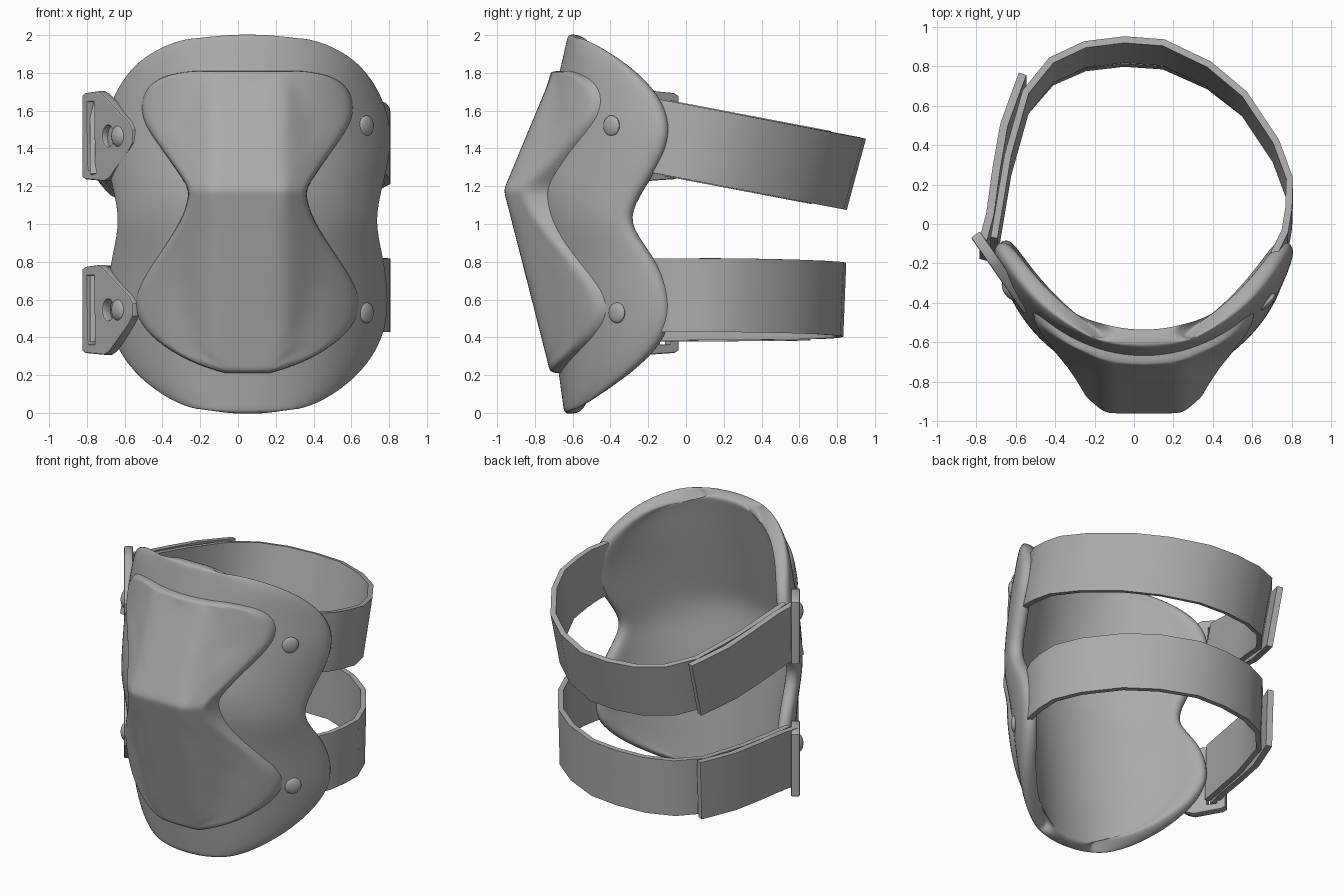
import bpy, bmesh, math
from mathutils import Vector, Matrix

if "Cube" in bpy.data.objects:
    bpy.data.objects.remove(bpy.data.objects["Cube"])

CX = 0.05  # symmetry line of pad and cap
GREY = bpy.data.materials.new('dark_grey')
GREY.diffuse_color = (.41, .41, .41, 1)
GREY.use_nodes = True
GREY.node_tree.nodes["Principled BSDF"].inputs["Base Color"].default_value = GREY.diffuse_color


def finish(ob, angle=35):
    bpy.ops.object.select_all(action='DESELECT')
    bpy.context.view_layer.objects.active = ob
    ob.select_set(True)
    bpy.ops.object.convert(target='MESH')
    bpy.ops.object.shade_smooth_by_angle(angle=math.radians(angle))
    ob.data.materials.clear()
    ob.data.materials.append(GREY)
    return ob


def sheet(name, rows, thick=0.0, offset=-1, smooth=0, angle=35):
    """Grid from rows of points (top to bottom), optionally thickened and subdivided."""
    n = len(rows[0])
    faces = [((r + 1) * n + c, (r + 1) * n + c + 1, r * n + c + 1, r * n + c)
             for r in range(len(rows) - 1) for c in range(n - 1)]
    me = bpy.data.meshes.new(name)
    me.from_pydata([p for row in rows for p in row], [], faces)
    bm = bmesh.new()
    bm.from_mesh(me)
    bmesh.ops.remove_doubles(bm, verts=bm.verts, dist=1e-4)
    bm.to_mesh(me)
    bm.free()
    ob = bpy.data.objects.new(name, me)
    bpy.context.collection.objects.link(ob)
    if thick:
        m = ob.modifiers.new('thick', 'SOLIDIFY')
        m.thickness, m.offset = thick, offset
    if smooth:
        ob.modifiers.new('smooth', 'SUBSURF').levels = smooth
    return finish(ob, angle)


def lerp_table(tab, z):
    for a, b in zip(tab, tab[1:]):
        if a[0] >= z >= b[0]:
            f = (a[0] - z) / (a[0] - b[0])
            return [p + (q - p) * f for p, q in zip(a, b)]
    return tab[-1]


# Padded shell: height, half width, y of side edge
PAD = [(2.012, .23, -.59), (1.975, .39, -.5), (1.895, .56, -.37), (1.785, .67, -.24), (1.65, .745, -.13),
       (1.5, .785, -.095), (1.35, .775, -.135), (1.18, .73, -.24), (1.03, .70, -.33), (.9, .72, -.25),
       (.75, .755, -.135), (.55, .77, -.085), (.4, .74, -.115), (.25, .655, -.24), (.12, .515, -.41),
       (.03, .35, -.54), (-.012, .21, -.61)]


def ridge(z, top, mid, bottom, zt, zb):
    return mid + (top - mid) * (z - 1.18) / (zt - 1.18) if z > 1.18 else mid + (bottom - mid) * (1.18 - z) / (1.18 - zb)


def pad_y(x, z):
    _, w, ye = lerp_table(PAD, z)
    yc = ridge(z, -.625, -.82, -.645, 2, 0)
    t = math.radians(70)
    s = min(abs(x) / w, 1) * math.sin(t)
    f = (math.sqrt(1 - s * s) - math.cos(t)) / (1 - math.cos(t))
    return ye + (yc - ye) * f


N = 16
rows = []
for k, (z, w, ye) in enumerate(PAD):
    arch = {0: -.02, len(PAD) - 1: .02}.get(k, 0)
    row = []
    for i in range(N + 1):
        u = math.sin(math.radians(70) * (2 * i / N - 1)) / math.sin(math.radians(70))
        row.append((CX + w * u, pad_y(w * u, z), z + arch * u * u))
    rows.append(row)
sheet('knee_pad', rows, 0.095, smooth=2, angle=60)

# Hourglass hard cap: height, half width; its rim drops onto the pad
CAP = [(1.81, .3), (1.79, .43), (1.74, .52), (1.66, .56), (1.58, .56), (1.5, .53), (1.35, .42), (1.22, .33),
       (1.18, .315), (1.14, .312), (1.02, .345), (.85, .46), (.7, .56), (.6, .595), (.5, .585), (.4, .505),
       (.32, .395), (.255, .265), (.21, .12)]
rows = []
for k, (z, w) in enumerate(CAP):
    front, base = [], []
    for i in range(N + 1):
        x = w * (2 * i / N - 1)
        y = ridge(z, -.705, -.965, -.72, 1.805, .22) + .97 * (math.hypot(max(0, abs(x) - .18), .03) - .03)
        front.append((CX + x, min(y, pad_y(x, z) - .045), z))
        base.append((CX + x, pad_y(x, z) + .03, z))
    if k == 0:
        rows.append([base[0]] + base + [base[-1]])
    rows.append([base[0]] + front + [base[-1]])
    if k == len(CAP) - 1:
        rows.append([base[0]] + base + [base[-1]])
sheet('hard_cap', rows, smooth=2, angle=60)

# Straps: loop from the right edge round the back to the left buckle, plus outer flap
LOOP = [(.71, -.2), (.765, -.09), (.785, .03), (.79, .18), (.72, .37), (.56, .61), (.38, .76), (.15, .87),
        (-.05, .885), (-.25, .86), (-.42, .78), (-.55, .62), (-.64, .3), (-.71, -.12)]
FLAP = [(-.565, .71), (-.595, .63), (-.66, .45), (-.70, .22), (-.73, .0), (-.765, -.13)]


def strap(name, path, upper, half, thick):
    pts = []
    for x, y in path:
        if upper:
            pts.append(Vector((x, y, 1.435 - .19 * y)))
        else:
            pts.append(Vector((x, y * (.93 if y > 0 else 1), .60 + .03 * x)))
    up = Vector((0, .26, .965)) * half if upper else Vector((0, .04, 1)) * half
    sheet(name, [[p + up for p in pts], [p - up for p in pts]], thick, offset=0)


for upper, tag in ((True, 'upper'), (False, 'lower')):
    strap(tag + '_strap', LOOP, upper, .195, .035)
    strap(tag + '_strap_flap', FLAP, upper, .2, .04)

# Buckles: slotted plates with a round hole and a button
D = Vector((.57, -.82, 0)).normalized()
UP = Vector((0, 0, 1))
NORMAL = D.cross(UP)
PLATE = [(0, .21), (.02, .22), (.14, .23), (.18, .215), (.42, .07), (.455, .03), (.455, -.03), (.42, -.07),
         (.24, -.215), (.2, -.23), (.02, -.22), (0, -.21)]
SLOT = [(.03, .19), (.11, .19), (.12, -.19), (.04, -.19)]
HOLE = [(.235 + .06 * math.cos(k * math.pi / 8), .065 * math.sin(k * math.pi / 8)) for k in range(16)]


def frame(origin, x, y, n):
    m = Matrix((x, y, n)).transposed().to_4x4()
    m.translation = origin
    return m


def dome(name, loc, normal, r, h):
    bpy.ops.mesh.primitive_uv_sphere_add(segments=20, ring_count=10, radius=1)
    ob = bpy.context.object
    ob.name = name
    q = Vector(normal).to_track_quat('Z', 'Y')
    ob.matrix_world = Matrix.LocRotScale(Vector(loc), q, Vector((r, r, h)))
    finish(ob, 60)


for tag, z in (('upper', 1.465), ('lower', .545)):
    cu = bpy.data.curves.new(tag + '_buckle', 'CURVE')
    cu.dimensions, cu.fill_mode = '2D', 'BOTH'
    cu.extrude, cu.bevel_depth, cu.bevel_resolution = .02, .008, 1
    for loop in (PLATE, SLOT, HOLE):
        sp = cu.splines.new('POLY')
        sp.points.add(len(loop) - 1)
        for p, (a, b) in zip(sp.points, loop):
            p.co = (a, b, 0, 1)
        sp.use_cyclic_u = True
    ob = bpy.data.objects.new(tag + '_buckle', cu)
    bpy.context.collection.objects.link(ob)
    origin = Vector((-.80, -.06, z))
    ob.matrix_world = frame(origin, D, UP, NORMAL)
    finish(ob)
    dome(tag + '_buckle_button', origin + D * .325 + NORMAL * .015, NORMAL, .06, .035)

# Low rivet bumps on the right side of the pad
for tag, z in (('upper', 1.52), ('lower', .53)):
    dome(tag + '_rivet', (CX + .63, pad_y(.63, z) + .005, z), (.75, -.66, 0), .055, .02)
